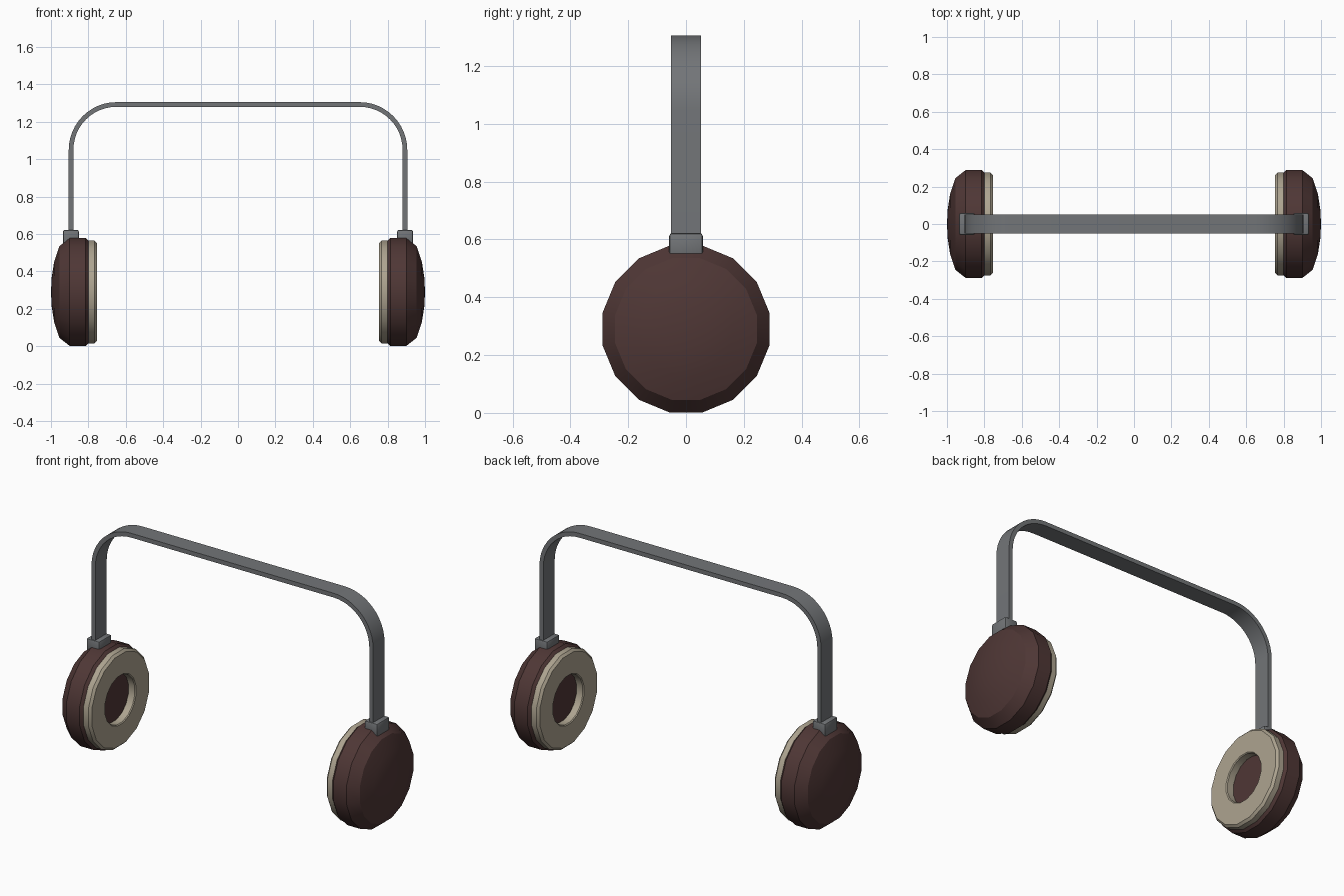
import bpy, bmesh, math

if "Cube" in bpy.data.objects:
    bpy.data.objects.remove(bpy.data.objects["Cube"])

ZC = 0.29   # height of ear cup centres
SIDES = 16


def material(name, rgb):
    m = bpy.data.materials.new(name)
    m.diffuse_color = (*rgb, 1)
    m.use_nodes = True
    m.node_tree.nodes["Principled BSDF"].inputs["Base Color"].default_value = m.diffuse_color
    return m


brown = material("dark brown", (0.078, 0.038, 0.036))
cream = material("warm cream", (0.42, 0.37, 0.28))
grey = material("metal grey", (0.17, 0.178, 0.187))


def finish(bm, name, mat, angle=30):
    bmesh.ops.recalc_face_normals(bm, faces=bm.faces)
    me = bpy.data.meshes.new(name)
    bm.to_mesh(me)
    bm.free()
    ob = bpy.data.objects.new(name, me)
    bpy.context.collection.objects.link(ob)
    me.materials.append(mat)
    bpy.ops.object.select_all(action='DESELECT')
    ob.select_set(True)
    bpy.context.view_layer.objects.active = ob
    bpy.ops.object.shade_smooth_by_angle(angle=math.radians(angle))
    return ob


def revolve(name, profile, side, mat, closed=False):
    """Spin (x, radius) points round the sideways axis of a cup."""
    bm = bmesh.new()
    rings = []
    for x, r in profile:
        if r == 0:
            rings.append([bm.verts.new((side * x, 0, ZC))] * SIDES)
            continue
        rings.append([bm.verts.new((side * x,
                                    r * math.cos((k + .5) * math.tau / SIDES),
                                    ZC + r * math.sin((k + .5) * math.tau / SIDES)))
                      for k in range(SIDES)])
    pairs = list(zip(rings, rings[1:]))
    if closed:
        pairs.append((rings[-1], rings[0]))
    for a, b in pairs:
        for k in range(SIDES):
            j = (k + 1) % SIDES
            bm.faces.new(list(dict.fromkeys((a[k], a[j], b[j], b[k]))))
    return finish(bm, name, mat)


# Cup shell: flat inside, chamfered rim, shallow domed outside
CUP = [(0.80, 0), (0.80, 0.28), (0.815, 0.294), (0.90, 0.294), (0.955, 0.25),
       (0.983, 0.165), (0.996, 0.08), (1.0, 0)]
# Cushion ring with softened outer and inner edges
PAD = [(0.805, 0.14), (0.805, 0.28), (0.768, 0.28), (0.755, 0.267),
       (0.755, 0.145), (0.76, 0.14)]

for side, label in ((-1, "left"), (1, "right")):
    revolve(label + "_ear_cup", CUP, side, brown)
    revolve(label + "_ear_cushion", PAD, side, cream, closed=True)

    # Bracket joining the band to the cup
    bm = bmesh.new()
    bmesh.ops.create_cube(bm, size=1)
    for v in bm.verts:
        v.co = (side * 0.893 + v.co.x * 0.085, v.co.y * 0.116, 0.582 + v.co.z * 0.08)
    bmesh.ops.bevel(bm, geom=bm.edges[:], offset=0.01, segments=2,
                    profile=0.5, affect='EDGES')
    finish(bm, label + "_bracket", grey)

# Headband: flat strip following a rounded arch
R, T, STEPS = 0.255, 0.025, 12
half = [((0.905, 0.60), (0.905 - T, 0.60))]
for i in range(STEPS + 1):
    a = math.radians(90 * i / STEPS)
    half.append(tuple((0.65 + r * math.cos(a), 1.05 + r * math.sin(a))
                      for r in (R, R - T)))
path = half + [tuple((-x, z) for x, z in pair) for pair in reversed(half)]

bm = bmesh.new()
sections = []
for (xo, zo), (xi, zi) in path:
    sections.append([bm.verts.new(p) for p in
                     ((xo, -0.052, zo), (xo, 0.052, zo),
                      (xi, 0.052, zi), (xi, -0.052, zi))])
for a, b in zip(sections, sections[1:]):
    for k in range(4):
        j = (k + 1) % 4
        bm.faces.new((a[k], a[j], b[j], b[k]))
bm.faces.new(sections[0])
bm.faces.new(sections[-1])
finish(bm, "headband", grey)
